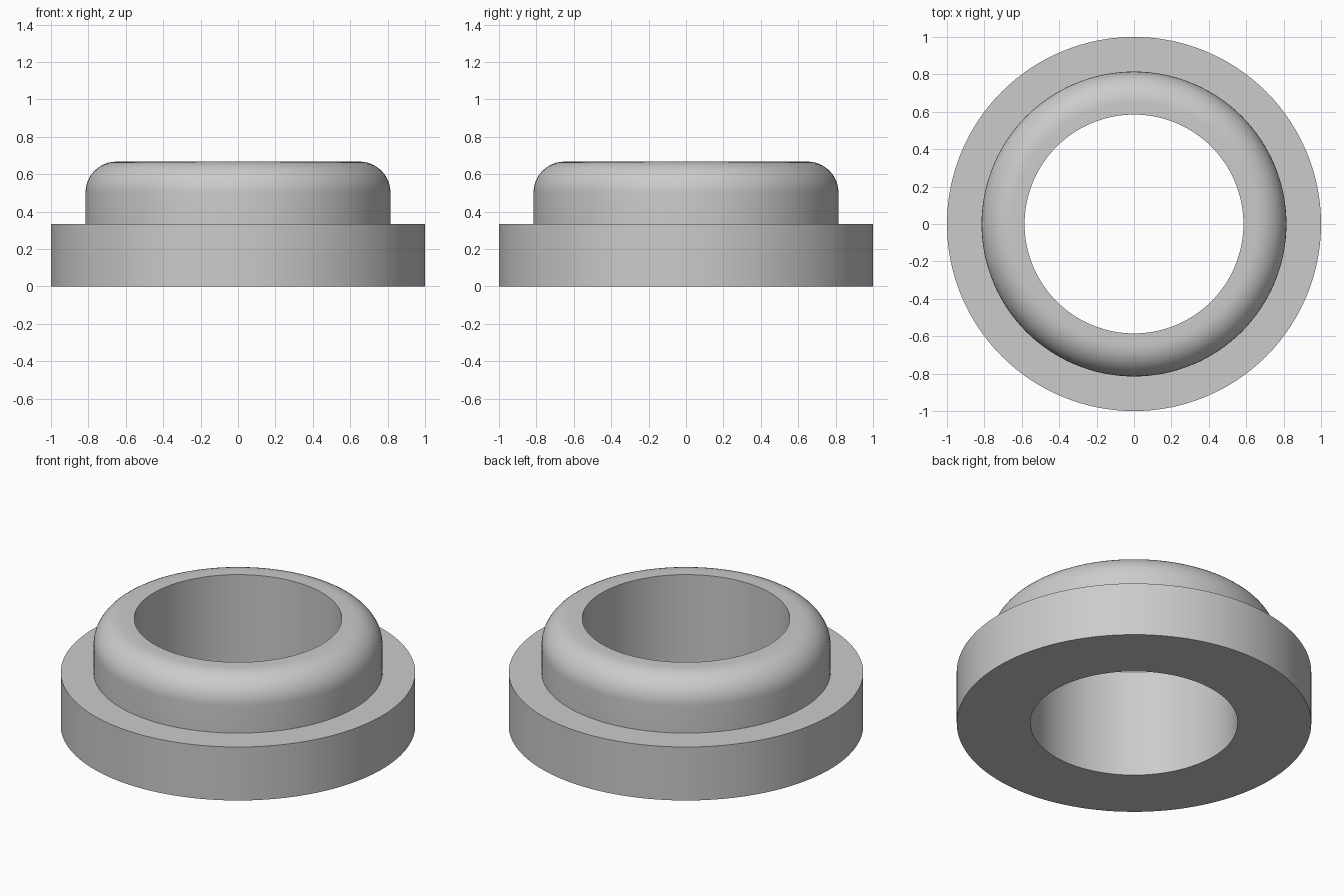
import bpy
import bmesh
import math

cube = bpy.data.objects.get("Cube")
if cube:
    bpy.data.objects.remove(cube, do_unlink=True)

# Plain grey material
grey = bpy.data.materials.new("plain_grey")
grey.use_nodes = True
colour = (0.6, 0.6, 0.6, 1)
grey.diffuse_color = colour
grey.node_tree.nodes["Principled BSDF"].inputs["Base Color"].default_value = colour

BORE, COLLAR, FLANGE = 0.585, 0.815, 1.0
STEP, TOP, FILLET = 0.333, 0.667, 0.165
SIDES, ARC = 128, 12

# Half section: bore, flange, collar wall and rounded shoulder
section = [(BORE, 0), (FLANGE, 0), (FLANGE, STEP), (COLLAR, STEP)]
for i in range(ARC + 1):
    a = math.pi / 2 * i / ARC
    section.append((COLLAR - FILLET + FILLET * math.cos(a),
                    TOP - FILLET + FILLET * math.sin(a)))
section.append((BORE, TOP))

# Revolve the closed section around z
bm = bmesh.new()
verts = [bm.verts.new((r, 0, z)) for r, z in section]
edges = [bm.edges.new((v, verts[(i + 1) % len(verts)])) for i, v in enumerate(verts)]
bmesh.ops.spin(bm, geom=verts + edges, cent=(0, 0, 0), axis=(0, 0, 1),
               angle=math.tau, steps=SIDES, use_merge=True)
bmesh.ops.remove_doubles(bm, verts=bm.verts[:], dist=0.0001)
bmesh.ops.recalc_face_normals(bm, faces=bm.faces[:])

mesh = bpy.data.meshes.new("flanged_bushing")
bm.to_mesh(mesh)
bm.free()
mesh.materials.append(grey)
bushing = bpy.data.objects.new("flanged_bushing", mesh)
bpy.context.collection.objects.link(bushing)

# Smooth curved walls, crisp corners
bpy.ops.object.select_all(action="DESELECT")
bushing.select_set(True)
bpy.context.view_layer.objects.active = bushing
bpy.ops.object.shade_smooth_by_angle(angle=math.radians(30))
